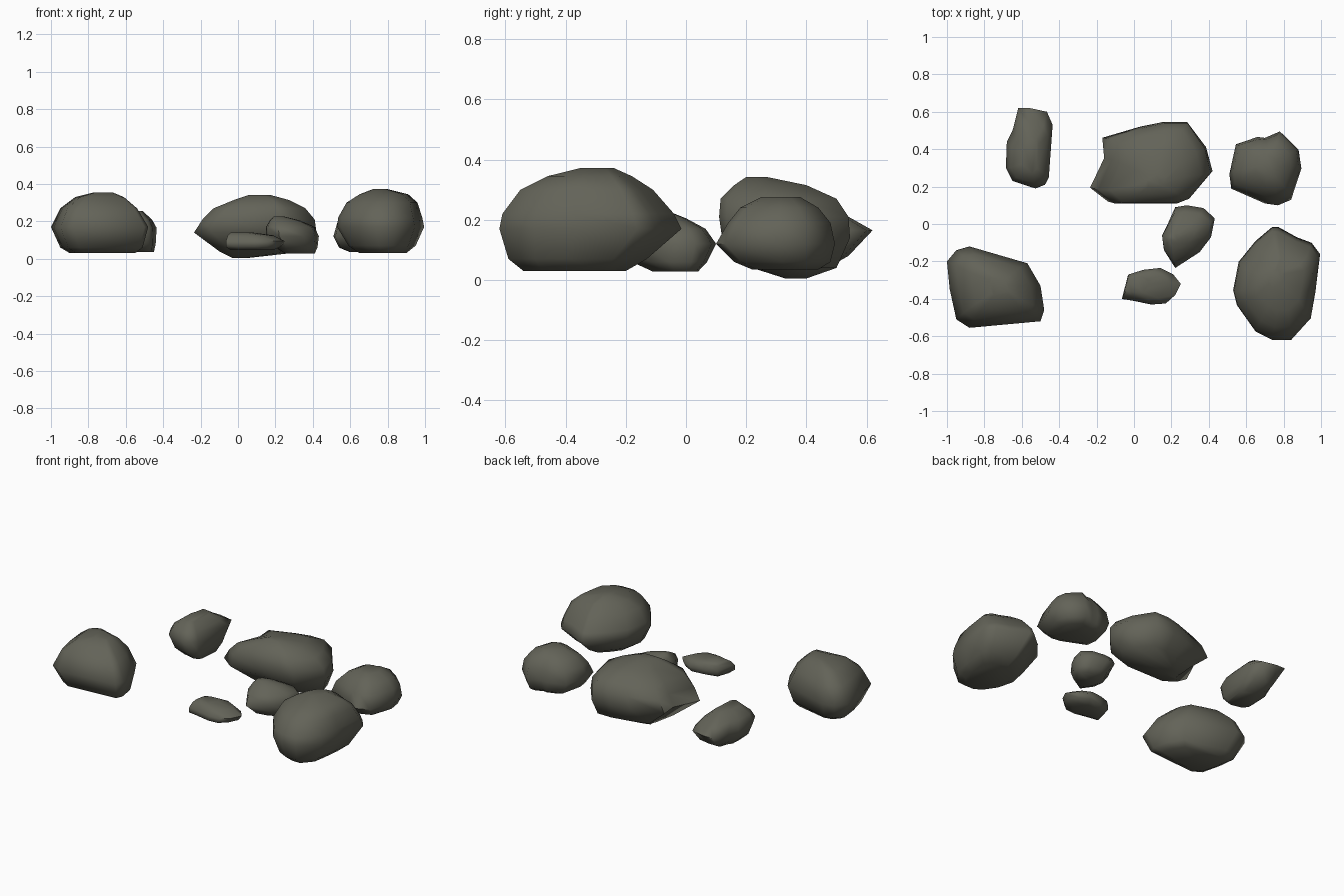
import bpy, bmesh, math

stone = bpy.data.materials.new("dark olive stone")
stone.diffuse_color = (0.125, 0.125, 0.098, 1)


def rock(name, outline, levels):
    """Loft a plan outline through levels of (z, x0, x1, y0, y1), bottom to top."""
    xs, ys = [p[0] for p in outline], [p[1] for p in outline]
    bx, by = min(xs), min(ys)
    w, d = max(xs) - bx, max(ys) - by
    bm = bmesh.new()
    rings = []
    for z, x0, x1, y0, y1 in levels:
        rings.append([bm.verts.new((x0 + (x - bx) / w * (x1 - x0),
                                    y0 + (y - by) / d * (y1 - y0), z))
                      for x, y in outline])
    n = len(outline)
    for a, b in zip(rings, rings[1:]):
        for i in range(n):
            j = (i + 1) % n
            bm.faces.new((a[i], a[j], b[j], b[i]))
    bm.faces.new(rings[0])
    bm.faces.new(rings[-1])
    bmesh.ops.recalc_face_normals(bm, faces=bm.faces)
    me = bpy.data.meshes.new(name)
    bm.to_mesh(me)
    bm.free()
    me.materials.append(stone)
    ob = bpy.data.objects.new(name, me)
    bpy.context.collection.objects.link(ob)
    bpy.ops.object.select_all(action='DESELECT')
    ob.select_set(True)
    bpy.context.view_layer.objects.active = ob
    bpy.ops.object.shade_smooth_by_angle(angle=math.radians(70))


# large boulder, front left
rock("front_left_boulder",
     [(-1, -.2), (-.95, -.14), (-.88, -.12), (-.57, -.21), (-.5, -.33),
      (-.48, -.46), (-.5, -.52), (-.88, -.555), (-.95, -.51), (-.985, -.35)],
     [(.03, -.9, -.55, -.44, -.22), (.06, -.95, -.51, -.5, -.18),
      (.17, -1, -.48, -.555, -.12), (.27, -.95, -.54, -.51, -.16),
      (.33, -.87, -.61, -.45, -.22), (.355, -.77, -.67, -.38, -.28)])

# long slab, back left
rock("back_left_slab",
     [(-.62, .62), (-.56, .62), (-.47, .6), (-.44, .53), (-.46, .25),
      (-.48, .21), (-.53, .19), (-.65, .23), (-.685, .3), (-.68, .44), (-.65, .5)],
     [(.035, -.6, -.45, .27, .46), (.08, -.65, -.44, .22, .54),
      (.165, -.685, -.435, .19, .62), (.21, -.66, -.46, .22, .54),
      (.255, -.6, -.51, .27, .47)])

# large boulder, back centre
rock("back_centre_boulder",
     [(-.17, .46), (.03, .52), (.15, .545), (.28, .545), (.38, .41), (.415, .28),
      (.29, .14), (.22, .115), (-.14, .115), (-.235, .19), (-.16, .35)],
     [(.005, -.03, .06, .33, .4), (.04, -.1, .37, .22, .5),
      (.14, -.235, .42, .12, .545), (.21, -.19, .41, .11, .54),
      (.27, -.13, .36, .115, .5), (.315, -.02, .27, .16, .4),
      (.342, .06, .17, .2, .27)])

# largest boulder, front right
rock("front_right_boulder",
     [(.74, -.015), (.77, -.015), (.87, -.07), (.95, -.1), (.995, -.16), (.97, -.36),
      (.945, -.5), (.84, -.615), (.74, -.615), (.65, -.57), (.55, -.43),
      (.53, -.35), (.56, -.2), (.65, -.09)],
     [(.03, .65, .9, -.54, -.2), (.07, .59, .95, -.59, -.13),
      (.17, .53, .995, -.62, -.015), (.22, .535, .985, -.61, -.04),
      (.3, .58, .96, -.55, -.11), (.345, .65, .91, -.46, -.18),
      (.372, .72, .8, -.35, -.24)])

# medium rock, back right
rock("back_right_rock",
     [(.545, .43), (.66, .47), (.7, .465), (.78, .5), (.88, .4), (.895, .3),
      (.84, .13), (.77, .1), (.7, .11), (.52, .19), (.51, .27)],
     [(.035, .6, .82, .22, .44), (.06, .54, .86, .16, .48),
      (.12, .51, .895, .1, .495), (.19, .53, .88, .14, .48),
      (.24, .58, .84, .18, .44), (.275, .65, .77, .25, .38)])

# small rock in the middle
rock("middle_rock",
     [(.18, 0), (.22, .09), (.28, .1), (.37, .085), (.43, .03), (.41, -.07),
      (.35, -.15), (.22, -.235), (.16, -.14), (.15, -.06)],
     [(.028, .25, .41, -.11, .04), (.06, .2, .425, -.18, .07),
      (.12, .15, .432, -.235, .1), (.17, .15, .41, -.2, .065),
      (.205, .17, .33, -.14, .0), (.225, .19, .25, -.1, -.05)])

# flat pebble, front centre
rock("front_pebble",
     [(-.065, -.4), (-.03, -.27), (.05, -.245), (.14, -.235), (.21, -.27),
      (.25, -.32), (.22, -.38), (.17, -.425), (.1, -.43), (0, -.41)],
     [(.047, -.04, .19, -.39, -.28), (.065, -.065, .23, -.43, -.24),
      (.095, -.065, .25, -.43, -.235), (.125, -.055, .19, -.4, -.25),
      (.14, -.04, .08, -.37, -.28)])
